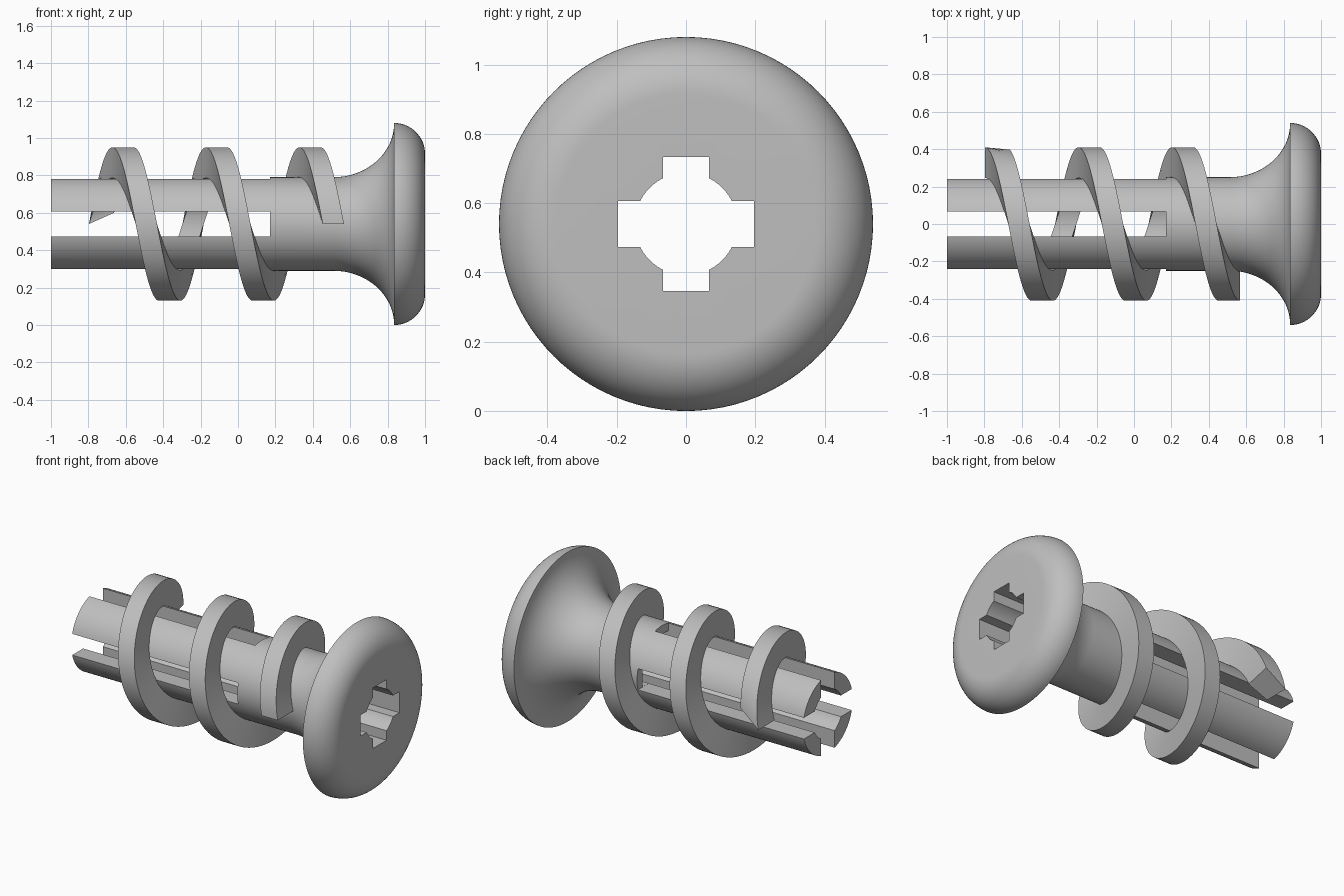
import bpy, bmesh, math
from mathutils import Vector

AXIS_Z = 0.54          # height of the central axis, which runs along x
SHAFT_R, BORE_R, HEAD_R = 0.25, 0.148, 0.54

cube = bpy.data.objects.get("Cube")
if cube:
    bpy.data.objects.remove(cube, do_unlink=True)

grey = bpy.data.materials.new("light_grey_plastic")
colour = (0.52, 0.52, 0.52, 1)
grey.diffuse_color = colour
grey.use_nodes = True
grey.node_tree.nodes["Principled BSDF"].inputs["Base Color"].default_value = colour


def ring_point(x, r, a):
    """Point at angle a, measured from the top towards the front."""
    return Vector((x, -r * math.sin(a), AXIS_Z + r * math.cos(a)))


def sweep(name, sections, closed):
    """Skin a row of matching cross-sections into a solid."""
    bm = bmesh.new()
    loops = [[bm.verts.new(p) for p in s] for s in sections]
    n = len(loops[0])
    pairs = list(zip(loops, loops[1:]))
    if closed:
        pairs.append((loops[-1], loops[0]))
    else:
        bm.faces.new(loops[0])
        bm.faces.new(loops[-1])
    for a, b in pairs:
        for i in range(n):
            j = (i + 1) % n
            bm.faces.new((a[i], a[j], b[j], b[i]))
    bmesh.ops.recalc_face_normals(bm, faces=bm.faces)
    mesh = bpy.data.meshes.new(name)
    bm.to_mesh(mesh)
    bm.free()
    obj = bpy.data.objects.new(name, mesh)
    bpy.context.collection.objects.link(obj)
    mesh.materials.append(grey)
    return obj


def activate(obj):
    bpy.ops.object.select_all(action='DESELECT')
    obj.select_set(True)
    bpy.context.view_layer.objects.active = obj


def cut_box(obj, x0, x1, half_y, half_z):
    """Subtract a box centred on the axis."""
    bpy.ops.mesh.primitive_cube_add(size=2, location=((x0 + x1) / 2, 0, AXIS_Z))
    cutter = bpy.context.object
    cutter.scale = ((x1 - x0) / 2, half_y, half_z)
    cutter.hide_render = True
    activate(obj)
    mod = obj.modifiers.new("cut", 'BOOLEAN')
    mod.operation, mod.solver, mod.object = 'DIFFERENCE', 'EXACT', cutter
    bpy.ops.object.modifier_apply(modifier=mod.name)
    bpy.data.objects.remove(cutter, do_unlink=True)


# Hollow shaft with a flared neck and a rounded head
STEPS = 16
quarter = [math.pi / 2 * i / STEPS for i in range(STEPS + 1)]
profile = [(-1, BORE_R), (-1, SHAFT_R)]
profile += [(0.51 + 0.325 * math.sin(t), HEAD_R - 0.29 * math.cos(t)) for t in quarter]
profile += [(0.835 + 0.165 * math.sin(t), 0.375 + 0.165 * math.cos(t)) for t in quarter[1:]]
profile += [(1, BORE_R)]
SIDES = 96
body = sweep("anchor_body", [[ring_point(x, r, math.tau * k / SIDES) for x, r in profile]
                             for k in range(SIDES)], True)

# Cross-shaped driver recess along the whole bore
cut_box(body, -1.1, 1.1, 0.197, 0.067)
cut_box(body, -1.1, 1.1, 0.067, 0.193)

# Open slots that split the shaft into four prongs
cut_box(body, -1.1, 0.17, 0.4, 0.0675)
cut_box(body, -1.1, 0.17, 0.0675, 0.4)

# Spiral thread, starting at the back and ending at the front
PITCH, TURNS, HALF_W = 0.5, 2.5, 0.057
THREAD_IN, THREAD_OUT = 0.246, 0.41
first = -2.5 * math.pi
count = 200
sections = []
for i in range(count + 1):
    f = i / count
    a = first + f * TURNS * math.tau
    lead = math.radians(14) * max(0, 1 - f * 20)     # slanted leading end
    section = []
    for side, r in ((-1, THREAD_IN), (-1, THREAD_OUT), (1, THREAD_OUT), (1, THREAD_IN)):
        b = a + (lead if side > 0 else 0)
        section.append(ring_point(-0.115 + PITCH * b / math.tau + side * HALF_W, r, b))
    sections.append(section)
thread = sweep("spiral_thread", sections, False)

for obj in (body, thread):
    activate(obj)
    bpy.ops.object.shade_smooth_by_angle(angle=math.radians(30))
